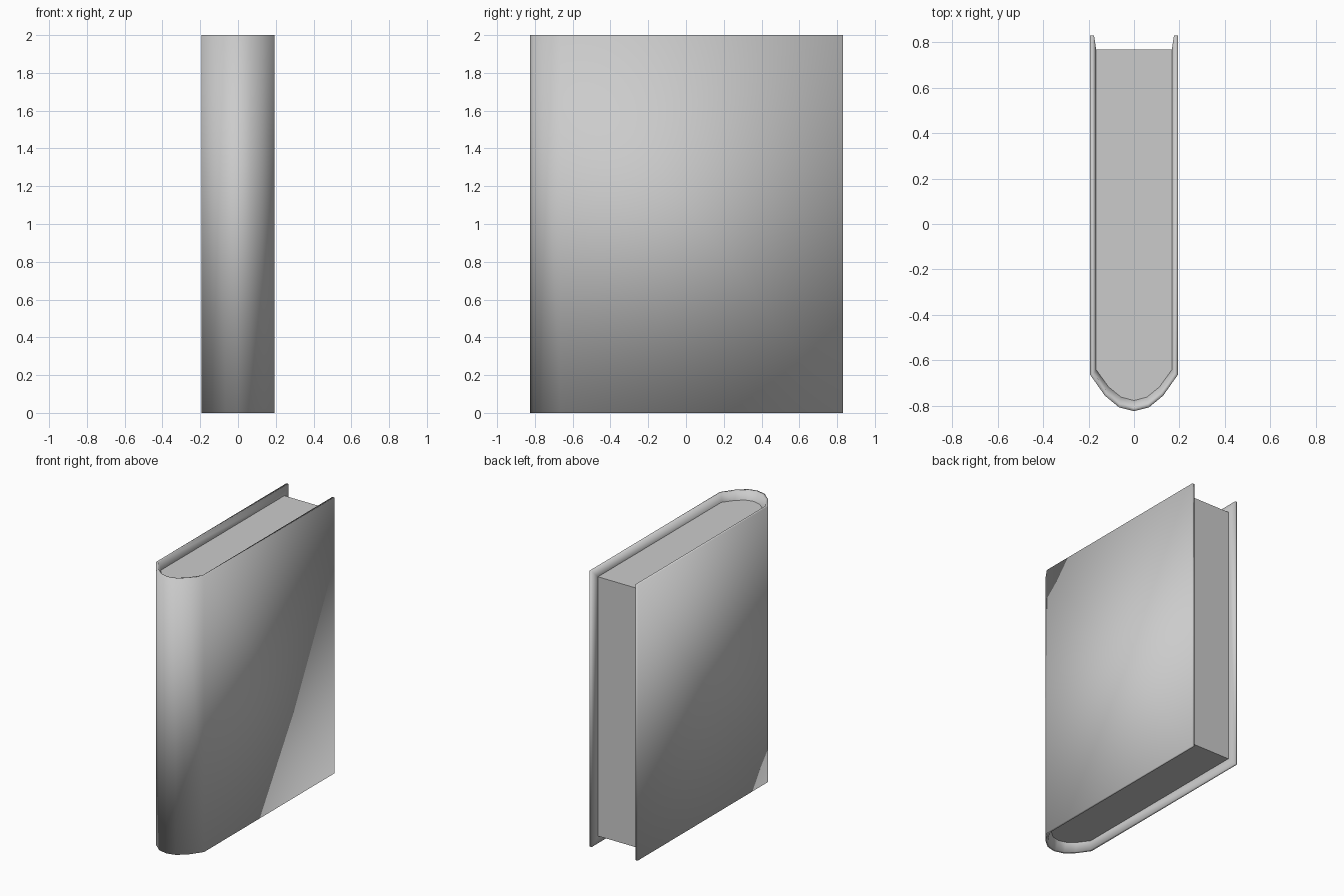
import bpy, bmesh

if "Cube" in bpy.data.objects:
    bpy.data.objects.remove(bpy.data.objects["Cube"])

H, INSET = 2.0, 0.06   # cover height, page block inset


def mirrored(half):
    """Half profile (fore edge to spine centre, x >= 0) -> full U profile."""
    return half + [(-x, y) for x, y in reversed(half[:-1])]


def finish(name, bm, smooth):
    bmesh.ops.recalc_face_normals(bm, faces=bm.faces)
    mesh = bpy.data.meshes.new(name)
    bm.to_mesh(mesh)
    bm.free()
    for p in mesh.polygons:
        p.use_smooth = smooth
    obj = bpy.data.objects.new(name, mesh)
    bpy.context.collection.objects.link(obj)
    return obj


# U-shaped profiles: outside of cover, inner lip of its rim, page block
outer = mirrored([(0.193, 0.83), (0.193, -0.665), (0.128, -0.757),
                  (0.066, -0.808), (0, -0.825)])
lip = mirrored([(0.176, 0.83), (0.176, -0.656), (0.118, -0.741),
                (0.061, -0.789), (0, -0.806)])
pages = mirrored([(0.167, 0.77), (0.167, -0.642), (0.112, -0.718),
                  (0.057, -0.763), (0, -0.778)])

# Cover: rim and inner bevel running down to the page block
bm = bmesh.new()
rows = [[bm.verts.new((x, y, z)) for x, y in prof] for prof, z in (
    (pages, INSET), (lip, 0), (outer, 0), (outer, H), (lip, H), (pages, H - INSET))]
for a, b in zip(rows, rows[1:]):
    for j in range(len(a) - 1):
        bm.faces.new((a[j], a[j + 1], b[j + 1], b[j]))
for end in (0, -1):    # fore edges of both boards
    p0, l0, o0, o1, l1, p1 = [r[end] for r in rows]
    bm.faces.new((o0, o1, l1, l0))
    bm.faces.new((l0, l1, p1, p0))
finish("cover", bm, True)

# Page block: profile extruded between the boards
bm = bmesh.new()
base = bm.faces.new([bm.verts.new((x, y, INSET)) for x, y in pages])
ext = bmesh.ops.extrude_face_region(bm, geom=[base], use_keep_orig=True)
bmesh.ops.translate(bm, vec=(0, 0, H - 2 * INSET),
                    verts=[v for v in ext["geom"] if isinstance(v, bmesh.types.BMVert)])
finish("page_block", bm, False)
